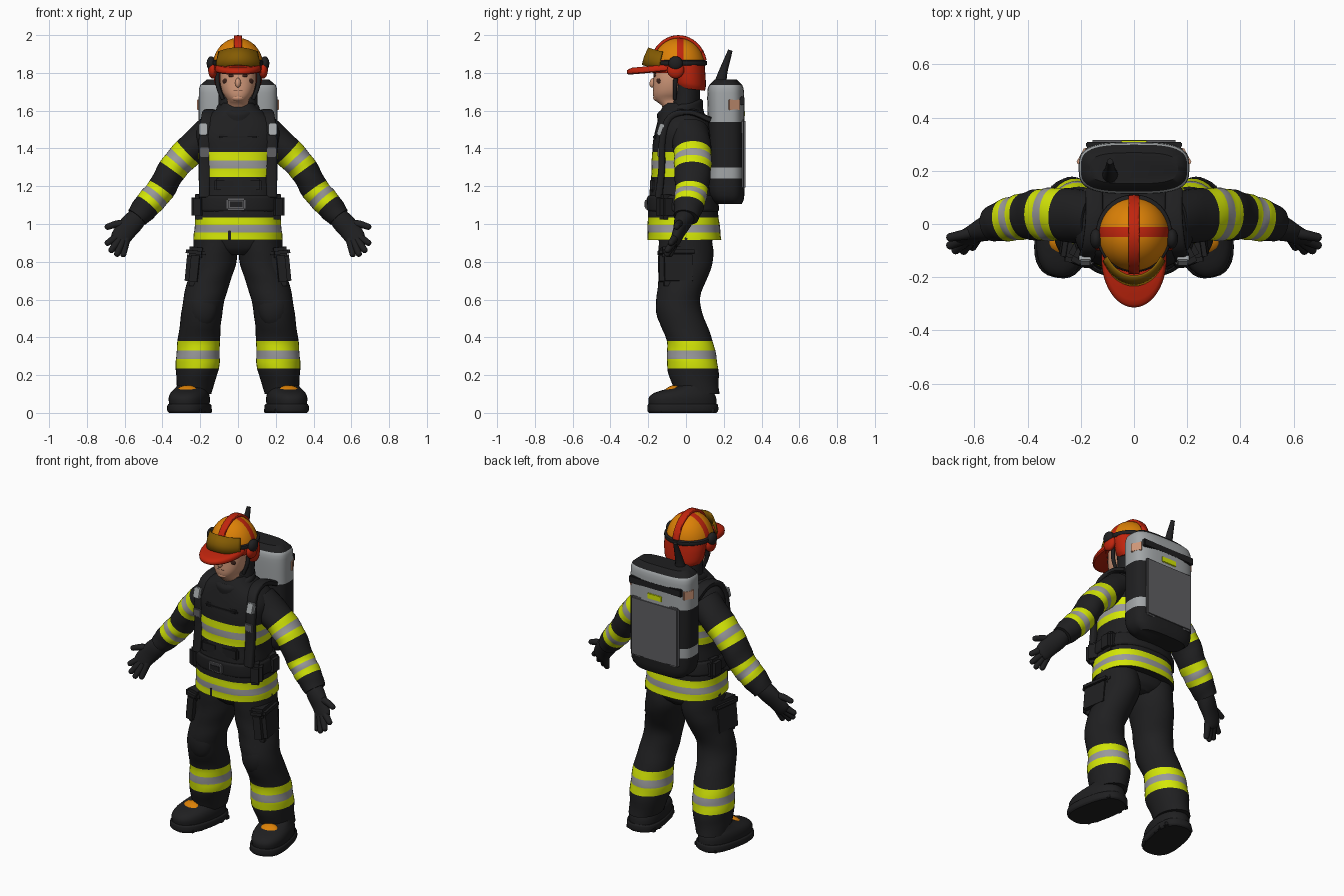
import bpy, bmesh, math
from mathutils import Vector, Matrix, Euler

if "Cube" in bpy.data.objects:
    bpy.data.objects.remove(bpy.data.objects["Cube"])

COLOURS = {
    "black_cloth": (.014, .014, .015), "reflective_yellow": (.66, .8, .002),
    "reflective_silver": (.32, .32, .33), "light_grey": (.36, .38, .39),
    "dark_grey": (.115, .115, .123), "helmet_red": (.53, .018, .004),
    "helmet_orange": (.72, .22, .002), "visor_gold": (.23, .105, .001),
    "skin": (.63, .31, .19), "dark_brown": (.05, .018, .012)}
MATS = {}
for key, rgb in COLOURS.items():
    m = MATS[key] = bpy.data.materials.new(key)
    m.use_nodes = True
    m.diffuse_color = (*rgb, 1)
    m.node_tree.nodes["Principled BSDF"].inputs["Base Color"].default_value = (*rgb, 1)
NAMES = list(COLOURS)
BLACK, YELLOW, SILVER, LIGHT, DARK, RED, ORANGE, GOLD, SKIN, BROWN = range(10)


def finish(name, bm, mirror=False, angle=40):
    """Turn a bmesh into a smooth object carrying only the colours it uses."""
    bmesh.ops.recalc_face_normals(bm, faces=bm.faces)
    used = sorted({f.material_index for f in bm.faces})
    for f in bm.faces:
        f.material_index = used.index(f.material_index)
        f.smooth = True
    me = bpy.data.meshes.new(name)
    bm.to_mesh(me)
    bm.free()
    for i in used:
        me.materials.append(MATS[NAMES[i]])
    me.set_sharp_from_angle(angle=math.radians(angle))
    ob = bpy.data.objects.new(name, me)
    bpy.context.collection.objects.link(ob)
    if mirror:
        ob.modifiers.new("Mirror", "MIRROR").use_mirror_merge = False
    return ob


def curve(keys, t):
    """Smooth interpolation of key tuples whose first entry is the parameter."""
    i = max(k for k in range(len(keys) - 1) if keys[k][0] <= t + 1e-9)
    a, b = keys[i], keys[i + 1]
    p, n = keys[max(i - 1, 0)], keys[min(i + 2, len(keys) - 1)]
    h = b[0] - a[0]
    s = (t - a[0]) / h
    out = []
    for c in range(1, len(a)):
        ma = (b[c] - p[c]) / (b[0] - p[0]) * h
        mb = (n[c] - a[c]) / (n[0] - a[0]) * h
        out.append(a[c] * (2*s**3 - 3*s*s + 1) + b[c] * (3*s*s - 2*s**3)
                   + ma * (s**3 - 2*s*s + s) + mb * (s**3 - s*s))
    return out


def loft(name, keys, mat=BLACK, bands=(), frame="flat", power=2, steps=16, segs=32,
         fold=0, tilt=0, mirror=False, turn=None):
    """Skin superellipse rings (t, x, y, z, rx, ry); bands colour ranges of t."""
    t0, t1 = keys[0][0], keys[-1][0]
    ts = {round(t0 + (t1 - t0) * i / steps, 4) for i in range(steps + 1)}
    edges = {e for b in bands for e in b[:2] if t0 < e < t1}
    gap = (t1 - t0) / steps * .3
    ts = sorted({t for t in ts if all(abs(t - e) > gap for e in edges)} | edges)
    bm = bmesh.new()
    rings = []
    for i, t in enumerate(ts):
        x, y, z, rx, ry = curve(keys, t)
        u, v = Vector((1, 0, 0)), Vector((0, 1, 0))
        if frame != "flat":
            e = (t1 - t0) * .01
            d = (Vector(curve(keys, min(t + e, t1))[:3]) - Vector(curve(keys, max(t - e, t0))[:3])).normalized()
            if frame == "limb":
                u = v.cross(d).normalized()
            v = d.cross(u).normalized()
        ring = []
        for k in range(segs):
            a = math.tau * k / segs
            c, s = math.cos(a), math.sin(a)
            r = 1 + fold * math.sin(i * 1.3 + 2 * a)
            q = (u * math.copysign(abs(c) ** (2 / power), c) * rx
                 + v * math.copysign(abs(s) ** (2 / power), s) * ry) * r
            q.z += tilt * q.y
            ring.append(bm.verts.new(Vector((x, y, z)) + q))
        rings.append(ring)
    for i in range(len(ts) - 1):
        mid = (ts[i] + ts[i + 1]) / 2
        col = next((b[2] for b in bands if b[0] <= mid <= b[1]), mat)
        for k in range(segs):
            n = (k + 1) % segs
            bm.faces.new((rings[i][k], rings[i][n], rings[i+1][n], rings[i+1][k])).material_index = col
    for ring in (rings[0], rings[-1]):
        bm.faces.new(ring).material_index = mat
    if turn:
        bmesh.ops.rotate(bm, verts=bm.verts, cent=Vector(turn[0]), matrix=Matrix.Rotation(turn[1], 3, "Z"))
    return finish(name, bm, mirror)


def stack(name, rows, x=0, **kw):
    """Loft upwards from rows of (z, y, rx, ry)."""
    return loft(name, [(z, x, y, z, rx, ry) for z, y, rx, ry in rows], **kw)


def tube(name, points, r0, r1, **kw):
    n = len(points) - 1
    keys = [(i, *p, r0 + (r1 - r0) * i / n, r0 + (r1 - r0) * i / n) for i, p in enumerate(points)]
    return loft(name, keys, steps=4 * n, segs=12, **kw)


def box(name, loc, size, mat=BLACK, rot=(0, 0, 0), bevel=.01, mirror=False):
    bm = bmesh.new()
    bmesh.ops.create_cube(bm, size=1)
    bmesh.ops.scale(bm, vec=size, verts=bm.verts)
    bmesh.ops.bevel(bm, geom=bm.edges[:], offset=min(bevel, min(size) * .4), segments=2, affect="EDGES")
    bm.transform(Matrix.LocRotScale(Vector(loc), Euler(rot), None))
    for f in bm.faces:
        f.material_index = mat
    return finish(name, bm, mirror)


def ball(name, loc, size, mat=BLACK, rot=(0, 0, 0), mirror=False):
    bm = bmesh.new()
    bmesh.ops.create_uvsphere(bm, u_segments=20, v_segments=12, radius=1)
    bm.transform(Matrix.LocRotScale(Vector(loc), Euler(rot), Vector(size)))
    for f in bm.faces:
        f.material_index = mat
    return finish(name, bm, mirror)


def stripe(a, b):
    c, d = a + (b - a) * .34, a + (b - a) * .66
    return [(a, c, YELLOW), (c, d, SILVER), (d, b, YELLOW)]


# Jacket, belt and collar
stack("jacket", [(.915, -.008, .236, .195), (1.04, -.015, .225, .187), (1.15, -.02, .208, .175),
                 (1.25, -.015, .2, .17), (1.375, -.01, .212, .17), (1.48, -.01, .225, .157),
                 (1.56, -.015, .185, .13), (1.61, -.03, .11, .1), (1.64, -.03, .08, .08)],
      bands=stripe(.915, 1.035) + stripe(1.25, 1.38), power=2.5, steps=28, segs=48, fold=.006)
stack("waist_belt", [(1.065, -.015, .225, .183), (1.075, -.015, .232, .19),
                     (1.14, -.02, .226, .186), (1.15, -.02, .218, .178)], power=2.5)
stack("collar", [(1.52, -.02, .135, .125), (1.58, -.03, .118, .12), (1.62, -.032, .112, .12),
                 (1.632, -.032, .1, .105)], tilt=.3)
box("belt_buckle", (-.01, -.206, 1.105), (.1, .02, .06), DARK)
box("buckle_centre", (-.01, -.214, 1.105), (.075, .012, .04))
box("hem_opening", (-.045, -.2, .94), (.014, .01, .05), bevel=.002)
box("chest_yoke", (0, -.155, 1.46), (.22, .04, .03))
box("chest_pocket", (.07, -.175, 1.205), (.11, .03, .07), mirror=True)
box("belt_pouch", (.192, -.1, 1.09), (.085, .11, .13), rot=(0, 0, .5), bevel=.02, mirror=True)
box("side_pouch", (.21, .03, 1.1), (.07, .1, .12), bevel=.02, mirror=True)

# Harness straps
loft("shoulder_strap", [(0, .15, .13, 1.55, .033, .016), (1, .15, .02, 1.592, .033, .016),
                        (2, .162, -.085, 1.565, .033, .017), (3, .176, -.125, 1.45, .032, .018),
                        (4, .176, -.128, 1.3, .03, .018), (5, .178, -.145, 1.14, .028, .02)],
     frame="strap", power=4, steps=20, segs=16, mirror=True)
box("strap_clip", (.184, -.135, 1.5), (.046, .026, .065), LIGHT, rot=(-.3, 0, 0), bevel=.005, mirror=True)
for z in (1.38, 1.2):
    box("strap_adjuster", (.178, -.144, z), (.05, .016, .05), DARK, bevel=.004, mirror=True)

# Sleeves and gloves
loft("sleeve", [(0, .14, .02, 1.488, .09, .102), (1, .265, .035, 1.38, .082, .1),
                (2, .35, .035, 1.285, .076, .098), (3, .407, .03, 1.185, .074, .088),
                (4, .48, .015, 1.1, .072, .08), (5, .535, 0, 1.035, .06, .065)],
     bands=stripe(1, 2) + stripe(3, 4), frame="limb", steps=25, fold=.02, mirror=True)
loft("glove_palm", [(0, .51, .005, 1.06, .045, .05), (1, .55, -.015, 1.015, .056, .048),
                    (2, .595, -.035, .965, .056, .034), (3, .63, -.055, .915, .05, .026),
                    (4, .642, -.063, .9, .03, .015)], frame="limb", mirror=True)
digits = {"thumb": ((.58, -.025, 1.0), (.64, -.04, 1.0), (.69, -.05, .985)),
          "first_finger": ((.63, -.05, .94), (.69, -.08, .9)),
          "second_finger": ((.63, -.06, .915), (.67, -.098, .862)),
          "third_finger": ((.613, -.06, .91), (.64, -.1, .842)),
          "fourth_finger": ((.592, -.05, .92), (.607, -.085, .84))}
for part, points in digits.items():
    tube("glove_" + part, points, .023, .016, frame="limb", mirror=True)
    ball("glove_" + part + "_tip", points[-1], (.016,) * 3, mirror=True)

# Trousers with cargo pockets
stack("hips", [(.835, 0, .06, .1), (.87, 0, .17, .13), (.95, -.005, .215, .15)], power=2.5)
leg = stack("trouser_leg", [(.1, .06, .09, .118), (.15, .05, .098, .123), (.24, .035, .115, .135),
                            (.38, .02, .112, .122), (.5, -.025, .108, .122), (.6, -.042, .11, .115),
                            (.7, -.02, .114, .126), (.8, .0, .118, .143), (.95, -.005, .115, .14)],
            bands=stripe(.235, .38), steps=30, fold=.012)
spread = [(.1, .232), (.24, .215), (.38, .208), (.6, .18), (.8, .127), (.95, .118)]
for v in leg.data.vertices:
    v.co.x += curve(spread, min(max(v.co.z, .1), .949))[0]
leg.modifiers.new("Mirror", "MIRROR").use_mirror_merge = False
box("cargo_pocket", (.218, -.045, .765), (.095, .2, .19), rot=(0, -.1, .15), bevel=.025, mirror=True)
box("pocket_flap", (.212, -.045, .85), (.105, .205, .055), rot=(0, -.1, .15), bevel=.018, mirror=True)
ball("knee_pad", (.185, -.1, .56), (.08, .06, .11), mirror=True)

# Boots
FOOT = ((.25, 0, 0), .2)
stack("boot_sole", [(0, -.018, .098, .178), (.01, -.018, .107, .187), (.04, -.018, .107, .187),
                    (.048, -.018, .1, .182)], x=.254, power=2.6, mirror=True, turn=FOOT)
stack("boot_upper", [(.04, -.018, .1, .182), (.08, -.02, .102, .18), (.105, -.012, .096, .16),
                     (.122, .005, .086, .125), (.145, .045, .075, .085), (.17, .05, .07, .08)],
      x=.254, power=2.3, mirror=True, turn=FOOT)
ball("boot_patch", (.27, -.078, .115), (.056, .045, .026), ORANGE, rot=(.5, 0, .2), mirror=True)
for i in range(6):
    box("sole_lug", (.252 + .027 - i * .0108, -.14 + i * .052, .012), (.195 - .02 * (i in (0, 5)), .025, .024),
        rot=(0, 0, .2), bevel=.004, mirror=True)

# Head and face
stack("head", [(1.56, -.04, .062, .07), (1.63, -.055, .06, .075), (1.655, -.085, .056, .08),
               (1.69, -.077, .08, .098), (1.75, -.073, .095, .1), (1.83, -.07, .095, .1)],
      mat=SKIN, power=2.3)
ball("nose", (0, -.175, 1.747), (.015, .018, .026), SKIN, rot=(-.2, 0, 0))
ball("chin", (0, -.148, 1.668), (.038, .026, .02), SKIN)
box("mouth", (0, -.171, 1.708), (.05, .008, .006), BROWN, bevel=.002)
ball("eye", (.037, -.165, 1.785), (.016, .006, .007), BROWN, rot=(0, 0, .2), mirror=True)
box("eyebrow", (.04, -.165, 1.803), (.045, .012, .01), BROWN, rot=(0, .15, .2), mirror=True)
ball("soot_mark", (.068, -.146, 1.758), (.018, .005, .014), BROWN, rot=(0, .4, .65), mirror=True)
stack("hood", [(1.58, -.01, .1, .08), (1.68, 0, .104, .075), (1.8, -.005, .11, .08)])
tube("chin_strap", [(.112, -.05, 1.82), (.106, -.058, 1.73), (.08, -.06, 1.66)], .013, .01, frame="limb", mirror=True)


# Helmet
def shell(scale, keep=None):
    """Half-ellipsoid shell cut along its ribs and coloured by panel."""
    bm = bmesh.new()
    bmesh.ops.create_uvsphere(bm, u_segments=40, v_segments=24, radius=1)
    centre = Vector((0, -.04, 1.83))
    bm.transform(Matrix.LocRotScale(centre, None, Vector((.135, .14, .155)) * scale))
    for axis, values in ((0, (-.02, .02)), (1, (-.048, -.012)), (2, (1.8, 1.868))):
        for val in values:
            co, no = Vector(), Vector()
            co[axis], no[axis] = val, 1
            bmesh.ops.bisect_plane(bm, geom=bm.verts[:] + bm.edges[:] + bm.faces[:], plane_co=co, plane_no=no)
    drop = []
    for f in bm.faces:
        c = f.calc_center_median()
        rib = abs(c.x) < .02 or -.048 < c.y < -.012
        f.material_index = RED if rib or c.z < 1.868 else ORANGE
        if c.z < 1.8 or (keep and not keep(c)):
            drop.append(f)
    bmesh.ops.delete(bm, geom=drop, context="FACES")
    return bm


finish("helmet_dome", shell(1))
crest = finish("helmet_crest", shell(1.095, lambda c: abs(c.x) < .02 and c.z > 1.868))
crest.modifiers.new("Thickness", "SOLIDIFY").thickness = .02
stack("neck_guard", [(1.715, .018, .108, .082), (1.74, .015, .122, .09), (1.8, .008, .13, .095),
                     (1.85, 0, .13, .098)], mat=RED, tilt=-.12)
stack("helmet_brim", [(1.806, -.13, .116, .174), (1.812, -.13, .122, .182), (1.832, -.13, .12, .18),
                      (1.842, -.125, .112, .16)], mat=RED, tilt=.09, steps=6, segs=48)
stack("helmet_band", [(1.838, -.035, .136, .139), (1.843, -.035, .142, .145), (1.862, -.035, .142, .145),
                      (1.867, -.035, .134, .137)], steps=6, segs=40)
for part, mat, r, x, z in (("ear_mount", BLACK, .038, .142, 1.85), ("ear_base", RED, .045, .134, 1.815)):
    ball(part, (x, -.055, z), (.024, r, r), mat, mirror=True)

# Curved visor
bm = bmesh.new()
rows = []
for z, rx, ry in ((1.842, .138, .194), (1.885, .136, .183), (1.935, .124, .16)):
    angles = [math.radians(-58 + 116 * k / 20) for k in range(21)]
    rows.append([bm.verts.new((rx * math.sin(a), -.04 - ry * math.cos(a), z - .03 * math.sin(a) ** 2)) for a in angles])
for low, high in zip(rows, rows[1:]):
    for k in range(20):
        bm.faces.new((low[k], low[k+1], high[k+1], high[k])).material_index = GOLD
finish("visor", bm).modifiers.new("Thickness", "SOLIDIFY").thickness = .008

# Breathing pack
stack("air_pack", [(1.105, .225, .16, .07), (1.13, .218, .19, .088), (1.18, .212, .205, .098),
                   (1.3, .214, .208, .097), (1.54, .212, .208, .097), (1.7, .21, .207, .097),
                   (1.735, .21, .2, .088), (1.765, .21, .165, .058)],
      bands=[(1.24, 1.3, LIGHT), (1.54, 1.735, LIGHT)], power=3.2, steps=28, segs=48)
box("pack_back_panel", (0, .304, 1.37), (.33, .022, .37), DARK)
box("pack_back_strap", (0, .298, 1.652), (.36, .022, .045), bevel=.004)
box("pack_label", (0, .309, 1.585), (.1, .009, .035), YELLOW, bevel=.003)
box("pack_side_patch", (.187, .251, 1.632), (.034, .065, .056), SKIN, rot=(0, 0, .5), bevel=.003, mirror=True)
tube("pack_antenna", [(-.09, .18, 1.73), (-.09, .195, 1.8), (-.09, .235, 1.92)], .036, .012, frame="limb")
